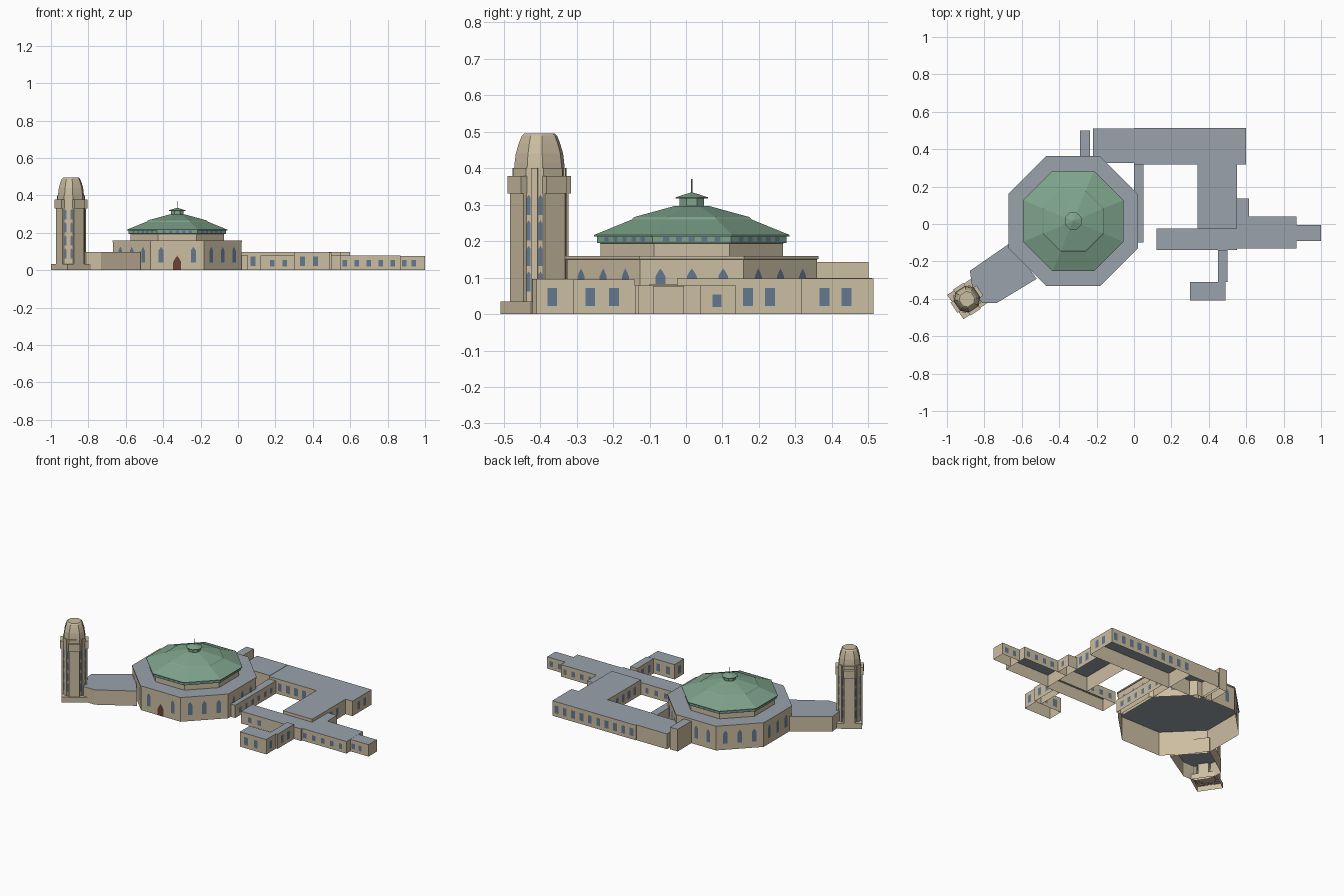
import bpy, bmesh, math
from math import pi, cos, sin, radians
from mathutils import Matrix, Vector

cube = bpy.data.objects.get("Cube")
if cube:
    bpy.data.objects.remove(cube)


def material(name, rgb):
    m = bpy.data.materials.new(name)
    m.use_nodes = True
    m.diffuse_color = (*rgb, 1)
    m.node_tree.nodes["Principled BSDF"].inputs["Base Color"].default_value = (*rgb, 1)
    return m


STONE = material("sandstone", (0.60, 0.51, 0.36))
SLATE = material("slate roof", (0.32, 0.365, 0.41))
COPPER = material("green copper", (0.21, 0.37, 0.26))
GLASS = material("blue glass", (0.13, 0.19, 0.28))
DOOR = material("red brown door", (0.15, 0.055, 0.035))

HALL = Vector((-0.325, 0.016, 0))
TOWER = Vector((-0.893, -0.402, 0))
TURN = radians(34)


def loft(name, rings, mats, place=None):
    """Join rings of points from the bottom up; open below, capped on top."""
    bm = bmesh.new()
    loops = [[bm.verts.new(p) for p in ring] for ring in rings]
    for a, b in zip(loops, loops[1:]):
        for k in range(len(a)):
            n = (k + 1) % len(a)
            bm.faces.new((a[k], a[n], b[n], b[k]))
    bm.faces.new(loops[-1])
    if place:
        bm.transform(place)
    # walls take the first material, level faces the last
    for f in bm.faces:
        f.normal_update()
        f.material_index = len(mats) - 1 if abs(f.normal.z) > 0.9 else 0
    me = bpy.data.meshes.new(name)
    bm.to_mesh(me)
    bm.free()
    for m in mats:
        me.materials.append(m)
    ob = bpy.data.objects.new(name, me)
    bpy.context.collection.objects.link(ob)
    return ob


def prism(name, plan, z0, z1, mats, place=None):
    return loft(name, [[(x, y, z) for x, y in plan] for z in (z0, z1)], mats, place)


def box(name, x0, x1, y0, y1, z0, z1, mats=(STONE, SLATE), place=None):
    return prism(name, [(x0, y0), (x1, y0), (x1, y1), (x0, y1)], z0, z1, mats, place)


def octagon(name, profile, mats, place):
    """Regular eight-sided stack; profile holds (distance to flat side, height)."""
    angles = [(k + .5) * pi / 4 for k in range(8)]
    rings = [[(r / cos(pi / 8) * cos(a), r / cos(pi / 8) * sin(a), z) for a in angles] for r, z in profile]
    return loft(name, rings, mats, place)


def cut_square(name, profile, place):
    """Square stack with cut corners; profile holds (half width, cut, height)."""
    rings = []
    for h, c, z in profile:
        ring = []
        for k in range(4):
            turn = Matrix.Rotation(k * pi / 2, 3, 'Z')
            ring += [turn @ Vector((h, h - c, z)), turn @ Vector((h - c, h, z))]
        rings.append(ring)
    return loft(name, rings, [STONE], place)


def panes(name, spots, w, z0, z1, mat, pointed=False, place=None):
    """Flat panes set just proud of a wall; spots holds (x, y, outward angle)."""
    bm = bmesh.new()
    h = w / 2
    outline = [(-h, z0), (h, z0)]
    if pointed:
        outline += [(h, z1 - .8 * w), (.5 * h, z1 - .35 * w), (0, z1),
                    (-.5 * h, z1 - .35 * w), (-h, z1 - .8 * w)]
    else:
        outline += [(h, z1), (-h, z1)]
    for x, y, ang in spots:
        n, t = Vector((cos(ang), sin(ang), 0)), Vector((-sin(ang), cos(ang), 0))
        base = Vector((x, y, 0)) + n * .001
        bm.faces.new([bm.verts.new(base + t * u + Vector((0, 0, z))) for u, z in outline])
    if place:
        bm.transform(place)
    me = bpy.data.meshes.new(name)
    bm.to_mesh(me)
    bm.free()
    me.materials.append(mat)
    ob = bpy.data.objects.new(name, me)
    bpy.context.collection.objects.link(ob)
    return ob


def around(r, offsets, sides=8, skip=()):
    """Spots on the flat sides of a regular polygon."""
    out = []
    for k in range(sides):
        a = k * 2 * pi / sides
        for u in offsets:
            if (k, u) not in skip:
                out.append((r * cos(a) - u * sin(a), r * sin(a) + u * cos(a), a))
    return out


def row(start, end, count, fixed, ang):
    """Evenly spaced spots along a wall that faces a compass angle."""
    vals = [start + (end - start) * (i + .5) / count for i in range(count)]
    return [(v, fixed, ang) if abs(sin(ang)) > .5 else (fixed, v, ang) for v in vals]


# Great hall with cornice, drum and copper dome
hall = Matrix.Translation(HALL)
octagon("hall_walls", [(.343, 0), (.343, .15), (.347, .151), (.347, .159)], [STONE, SLATE], hall)
octagon("drum", [(.25, .159), (.25, .195)], [STONE], hall)
octagon("clerestory", [(.25, .194), (.26, .195), (.26, .214)], [COPPER], hall)
octagon("dome", [(.255, .213), (.268, .213), (.268, .217), (.165, .259), (.158, .266), (.045, .297)],
        [COPPER], hall)
octagon("lantern", [(.034, .296), (.034, .318)], [COPPER], hall)
octagon("lantern_cap", [(.03, .317), (.045, .317), (.045, .32), (.004, .333)], [COPPER], hall)
octagon("finial", [(.002, .33), (.002, .37)], [COPPER], hall)
panes("hall_windows", around(.343, (-.086, 0, .086), skip=[(6, 0)]), .027, .04, .125, GLASS, True, hall)
panes("hall_door", [(0, -.343, -pi / 2)], .043, 0, .078, DOOR, True, hall)
panes("clerestory_windows", around(.26, [.035 * i for i in range(-2, 3)]), .017, .199, .211, GLASS, False, hall)

# Entrance block between hall and tower
link = Matrix.Translation(TOWER) @ Matrix.Rotation(TURN, 4, 'Z')
prism("entrance_block", [(.055, -.061), (.123, -.106), (.37, -.118), (.36, .12), (.098, .117), (.055, .03)],
      0, .096, [STONE, SLATE], link)

# Tower: base, cut-corner shaft, buttresses, balconies and crown
box("tower_base", -.075, .075, -.078, .078, 0, .034, [STONE], link)
cut_square("tower_shaft", [(.066, .035, .03), (.066, .035, .40)], link)
cut_square("tower_crown", [(.062, .03, .40), (.061, .03, .415), (.058, .028, .44), (.051, .025, .468),
                           (.044, .022, .488), (.038, .02, .495)], link)
for k in range(4):
    side = link @ Matrix.Rotation(k * pi / 2, 4, 'Z')
    corner = link @ Matrix.Rotation((k + .5) * pi / 2, 4, 'Z')
    box("tower_buttress", .05, .075, -.032, .032, .03, .335, [STONE], side)
    box("balcony", .05, .083, -.033, .033, .33, .378, [STONE], side)
    box("corner_pier", .05, .074, -.009, .009, .03, .40, [STONE], corner)
turned = link @ Matrix.Rotation(pi / 4, 4, 'Z')
for tier in range(4):
    z = .062 + .07 * tier
    panes("tower_windows", around(.0686, [-.0165, .0165], 4), .011, z, z + .055, GLASS, True, turned)

# Low wings: x range, y range, height
WINGS = {
    "north_wing": (0, .60, .317, .514, .097),
    "north_west_wing": (-.22, .0, .327, .51, .099),
    "stair_block": (-.29, -.235, .35, .50, .143),
    "middle_wing": (.34, .55, -.025, .317, .097),
    "side_bay": (.55, .615, .04, .137, .078),
    "cross_wing": (.12, .55, -.14, -.025, .078),
    "east_wing": (.55, .87, -.13, .04, .078),
    "east_end": (.87, 1.0, -.09, -.005, .077),
    "south_connector": (.45, .50, -.31, -.14, .095),
    "south_wing": (.30, .49, -.41, -.31, .096),
    "west_corridor": (0, .05, -.10, .317, .082),
}
for name, (x0, x1, y0, y1, z) in WINGS.items():
    box(name, x0, x1, y0, y1, 0, z)

# Wing windows
E, N, W, S = 0, pi / 2, pi, -pi / 2
tall = (row(0, .6, 10, .514, N) + row(.35, .47, 2, .60, E) + row(.14, .26, 2, .55, E)
        + row(.01, .31, 5, .34, W) + row(.05, .34, 5, .317, S)
        + row(.31, .45, 2, -.41, S) + row(.31, .45, 2, -.31, N) + [(.49, -.367, E), (.30, -.36, W)]
        + row(-.295, -.165, 2, .50, E) + row(-.30, -.16, 2, .45, W))
panes("tall_windows", tall, .027, .022, .072, GLASS)
low = (row(.15, .285, 2, -.14, S) + row(.54, .86, 5, -.13, S) + row(.865, .965, 2, -.09, S)
       + row(.13, .33, 3, -.025, N) + row(.63, .87, 4, .04, N) + row(.88, 1.0, 2, -.005, N)
       + row(-.08, .3, 6, .05, E) + [(.615, .085, E), (.12, -.08, W)])
panes("low_windows", low, .024, .02, .054, GLASS)
